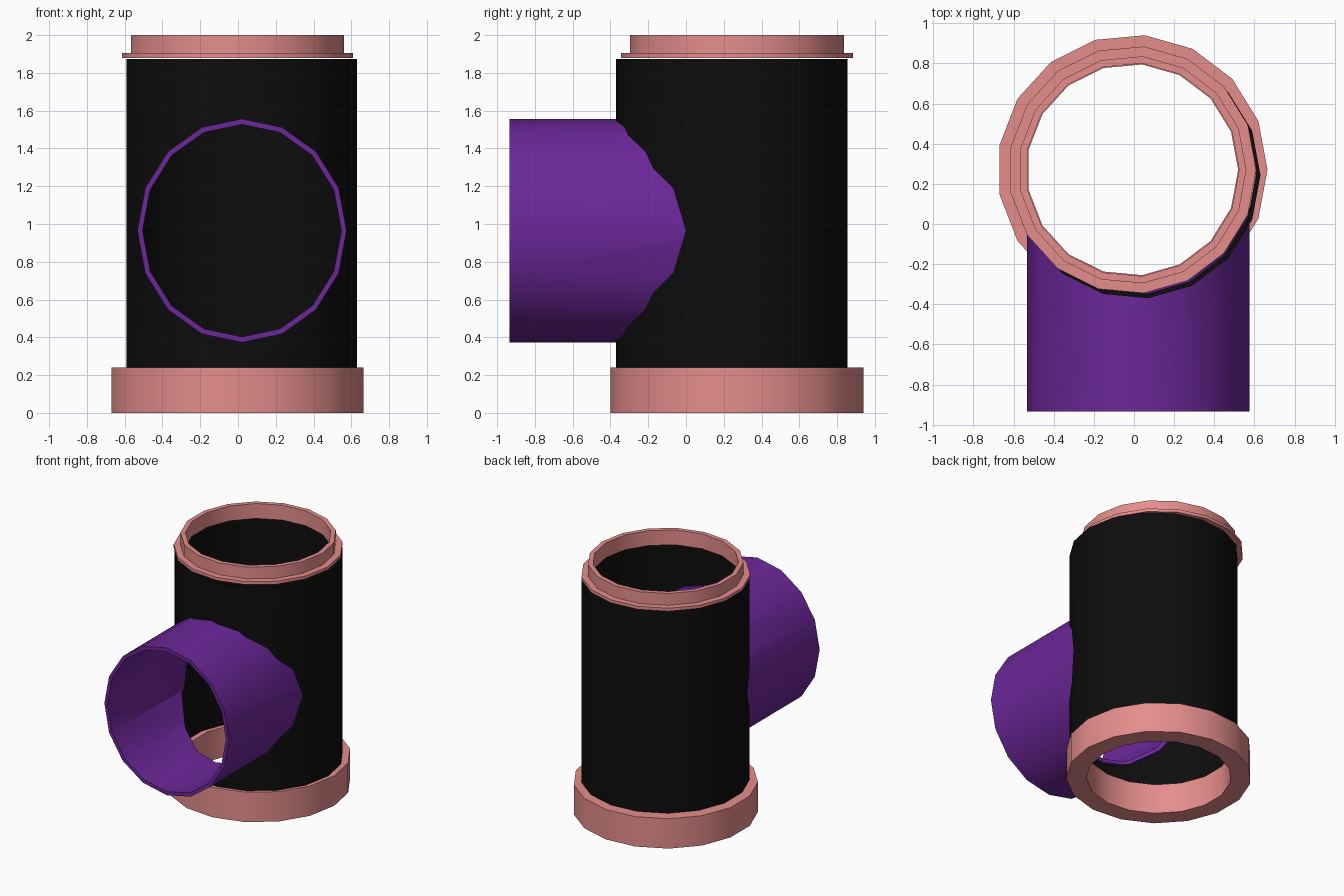
import bpy, bmesh
from math import cos, sin, pi, radians
from mathutils import Matrix, Vector

if "Cube" in bpy.data.objects:
    bpy.data.objects.remove(bpy.data.objects["Cube"])


def material(name, rgb):
    m = bpy.data.materials.new(name)
    m.diffuse_color = (*rgb, 1)
    m.use_nodes = True
    m.node_tree.nodes["Principled BSDF"].inputs["Base Color"].default_value = m.diffuse_color
    return m


PINK = material("pink", (0.78, 0.27, 0.26))
BLACK = material("black", (0.004, 0.004, 0.004))
PURPLE = material("purple", (0.15, 0.02, 0.32))


def revolve(name, profile, sides, matrix, mat=None, hollow=True):
    """Spin (radius, height) points; hollow closes the profile, solid caps it."""
    bm = bmesh.new()
    rings = [[bm.verts.new(matrix @ Vector((r * cos(2 * pi * i / sides),
                                            r * sin(2 * pi * i / sides), h)))
              for i in range(sides)] for r, h in profile]
    pairs = list(zip(rings, rings[1:]))
    if hollow:
        pairs.append((rings[-1], rings[0]))
    else:
        bm.faces.new(rings[0])
        bm.faces.new(rings[-1])
    for a, b in pairs:
        for i in range(sides):
            j = (i + 1) % sides
            bm.faces.new((a[i], a[j], b[j], b[i]))
    bmesh.ops.recalc_face_normals(bm, faces=bm.faces[:])
    me = bpy.data.meshes.new(name)
    bm.to_mesh(me)
    bm.free()
    ob = bpy.data.objects.new(name, me)
    bpy.context.collection.objects.link(ob)
    if mat:
        me.materials.append(mat)
    return ob


def cut(ob, cutter):
    """Boolean difference, applied."""
    mod = ob.modifiers.new("cut", 'BOOLEAN')
    mod.operation = 'DIFFERENCE'
    mod.solver = 'EXACT'
    mod.object = cutter
    bpy.context.view_layer.update()
    dg = bpy.context.evaluated_depsgraph_get()
    me = bpy.data.meshes.new_from_object(ob.evaluated_get(dg))
    ob.modifiers.clear()
    ob.data = me
    bpy.data.objects.remove(cutter)


def smooth(ob):
    ob.data.shade_smooth()
    ob.data.set_sharp_from_angle(angle=radians(30))


SIDES = 17
ring_at = Matrix.Translation((-0.008, 0.27, 0))
body_at = Matrix.Translation((0.015, 0.243, 0))
# branch axis runs towards the front, slightly taller than wide
branch_at = (Matrix.Translation((0.021, 0, 0.965)) @ Matrix.Rotation(radians(90), 4, 'X')
             @ Matrix.Diagonal((0.554, 0.592, 1, 1)))

# bottom flange and stepped top collar
flange = revolve("bottom_flange", [(0.673, 0), (0.673, 0.24), (0.527, 0.24), (0.527, 0)],
                 SIDES, ring_at, PINK)
collar = revolve("top_collar", [(0.617, 1.88), (0.617, 1.905), (0.568, 1.905), (0.568, 2.0),
                                (0.532, 2.0), (0.532, 1.88)], SIDES, ring_at, PINK)

# main pipe with an opening for the branch
body = revolve("main_pipe", [(0.615, 0.238), (0.615, 1.874), (0.592, 1.874), (0.592, 0.238)],
               SIDES, body_at, BLACK)
cut(body, revolve("hole_cutter", [(0.97, -0.24), (0.97, 1.0)], 16, branch_at, hollow=False))

# branch pipe trimmed to the inside of the main pipe
branch = revolve("branch_pipe", [(1, -0.2), (1, 0.935), (0.95, 0.935), (0.95, -0.2)],
                 16, branch_at, PURPLE)
cut(branch, revolve("trim_cutter", [(0.575, -0.5), (0.575, 2.5)], SIDES,
                    Matrix.Translation((0.028, 0.248, 0)), hollow=False))

for part in (flange, collar, body, branch):
    smooth(part)
